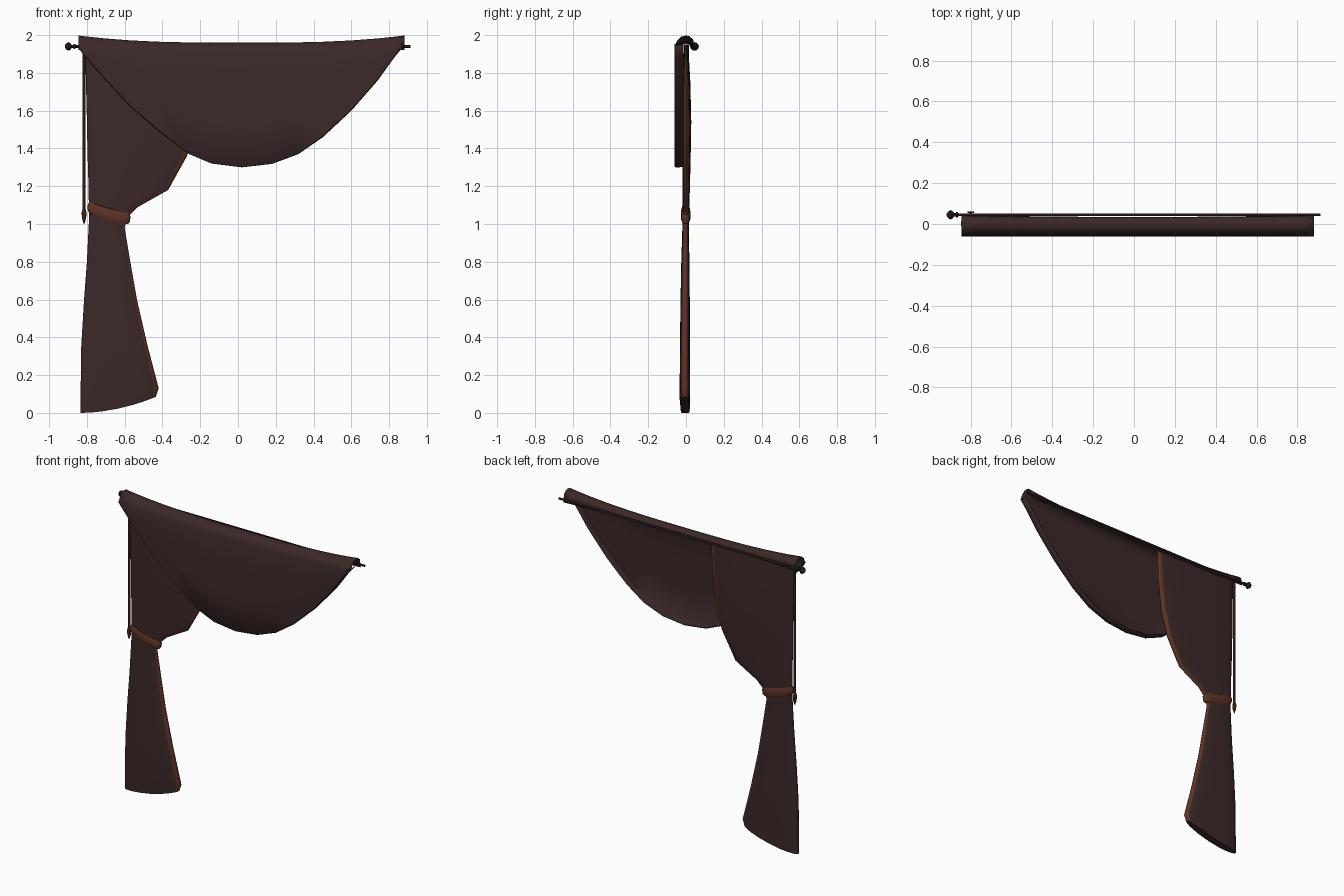
import bpy, bmesh, math
from mathutils import Vector

if "Cube" in bpy.data.objects:
    bpy.data.objects.remove(bpy.data.objects["Cube"])

def material(name, rgb):
    m = bpy.data.materials.new(name)
    m.diffuse_color = (*rgb, 1)
    m.use_nodes = True
    m.node_tree.nodes["Principled BSDF"].inputs["Base Color"].default_value = m.diffuse_color
    return m

FABRIC = material("dark brown fabric", (0.045, 0.021, 0.021))
TRIM = material("rust brown trim", (0.11, 0.033, 0.019))
METAL = material("dark rod metal", (0.022, 0.012, 0.012))

def finish(name, bm, mats, angle=50):
    bmesh.ops.recalc_face_normals(bm, faces=bm.faces)
    me = bpy.data.meshes.new(name)
    bm.to_mesh(me)
    bm.free()
    ob = bpy.data.objects.new(name, me)
    bpy.context.collection.objects.link(ob)
    for m in mats:
        me.materials.append(m)
    bpy.ops.object.select_all(action='DESELECT')
    bpy.context.view_layer.objects.active = ob
    ob.select_set(True)
    bpy.ops.object.shade_smooth_by_angle(angle=math.radians(angle))
    return ob

def bridge(bm, rings, closed):
    n = len(rings[0])
    for a, b in zip(rings, rings[1:]):
        for i in range(n if closed else n - 1):
            j = (i + 1) % n
            f = bm.faces.new((a[i], a[j], b[j], b[i]))
            f.material_index = 1 if closed and (i < 2 or i >= n - 2) else 0

def flat_loft(name, rows, mats, n=24):
    """Closed flattened tube; row = left x, left z, right x, right z, front y, back y, sag."""
    bm = bmesh.new()
    rings = []
    for xl, zl, xr, zr, yf, yb, sag in rows:
        ring = []
        for i in range(n):
            a = 2 * math.pi * i / n
            c, s = math.cos(a), math.sin(a)
            u = math.copysign(abs(c) ** 0.667, c)
            v = math.copysign(abs(s) ** 0.667, s)
            t = (u + 1) / 2
            ring.append(bm.verts.new((xl + (xr - xl) * t,
                                      (yf + yb) / 2 + v * (yb - yf) / 2,
                                      zl + (zr - zl) * t - sag * (1 - u * u))))
        rings.append(ring)
    bridge(bm, rings, True)
    bm.faces.new(rings[0])
    bm.faces.new(rings[-1])
    return finish(name, bm, mats)

def lathe(name, start, direction, profile, mat, n=12):
    """Spin (distance, radius) points round an axis."""
    bm = bmesh.new()
    q = Vector(direction).to_track_quat('Z', 'Y')
    rings = [[bm.verts.new(Vector(start) + q @ Vector((r * math.cos(2 * math.pi * i / n),
              r * math.sin(2 * math.pi * i / n), d))) for i in range(n)] for d, r in profile]
    bridge(bm, rings, True)
    for f in bm.faces:
        f.material_index = 0
    bm.faces.new(rings[0])
    bm.faces.new(rings[-1])
    return finish(name, bm, [mat], 40)

# Side curtain, gathered at the tie, trimmed along its inner edge
flat_loft("side_curtain", [
    (-.835, .00, -.435, .085, -.028, .020, .02),
    (-.834, .06, -.420, .13, -.034, .022, .01),
    (-.830, .35, -.480, .36, -.032, .021, 0),
    (-.815, .60, -.535, .60, -.029, .020, 0),
    (-.800, .80, -.570, .80, -.025, .018, 0),
    (-.790, 1.0, -.600, .98, -.019, .015, 0),
    (-.788, 1.06, -.590, 1.03, -.018, .015, 0),
    (-.790, 1.12, -.530, 1.09, -.018, .018, 0),
    (-.792, 1.22, -.370, 1.18, -.019, .021, 0),
    (-.797, 1.38, -.270, 1.36, -.020, .025, 0),
    (-.800, 1.55, -.220, 1.53, -.020, .028, 0),
    (-.805, 1.75, -.195, 1.75, -.018, .023, 0),
    (-.810, 1.95, -.190, 1.95, -.010, .012, 0)], [FABRIC, TRIM])

# Tie band
flat_loft("tie_band", [
    (-.785, 1.055, -.582, 1.000, -.020, .017, .008),
    (-.795, 1.070, -.572, 1.012, -.026, .023, .008),
    (-.798, 1.095, -.569, 1.040, -.026, .023, .008),
    (-.788, 1.118, -.578, 1.060, -.020, .017, .008)], [TRIM, TRIM])

# Swag draped over the rod, with a hem turned back
EDGE = [(-.845, 1.93), (-.78, 1.85), (-.70, 1.76), (-.57, 1.62), (-.42, 1.49), (-.27, 1.375),
        (-.14, 1.32), (.02, 1.30), (.18, 1.318), (.32, 1.37), (.45, 1.46), (.60, 1.60),
        (.74, 1.76), (.83, 1.885), (.88, 1.945)]
bm = bmesh.new()
columns = []
for x, low in EDGE:
    k = min(1, abs((x - .018) / .862)) ** 3
    top = 1.96 + .038 * k
    fold = max(top - .05, low + .008)
    back = .035 + .012 * k
    pts = [(back, top - .03 - .045 * k), (back * .8, top - .02), (.018, top - .004), (0, top),
           (-.025, top - .006), (-.045, top - .025), (-.056, fold)]
    pts += [(-.061, fold + (low + .006 - fold) * t) for t in (.33, .66, 1)]
    pts += [(-.055, low), (-.035, low), (-.012, low + .004)]
    columns.append([bm.verts.new((x, y, z)) for y, z in pts])
bridge(bm, columns, False)
swag = finish("swag", bm, [FABRIC])
solid = swag.modifiers.new("cloth thickness", 'SOLIDIFY')
solid.thickness = .005
solid.offset = -1

# Rod with a ball finial at the left and a small wall pin
lathe("rod", (-.87, .045, 1.94), (1, 0, 0), [(0, .007), (1.783, .007)], METAL)
lathe("finial", (-.917, .045, 1.94), (1, 0, 0),
      [(0, .006), (.008, .017), (.02, .023), (.03, .017), (.037, .008), (.045, .008),
       (.047, .013), (.055, .013), (.057, .007)], METAL)
lathe("wall_pin", (-.80, .04, 1.94), (0, 1, 0),
      [(0, .004), (.014, .004), (.014, .016), (.02, .016)], METAL, 8)

# Pull cord with pointed tassel
lathe("pull_cord", (-.815, .008, 1.07), (0, 0, 1), [(0, .008), (.88, .008)], TRIM, 8)
lathe("tassel", (-.815, .008, 1.0), (0, 0, 1),
      [(0, .002), (.03, .011), (.06, .013), (.08, .008)], TRIM, 8)
